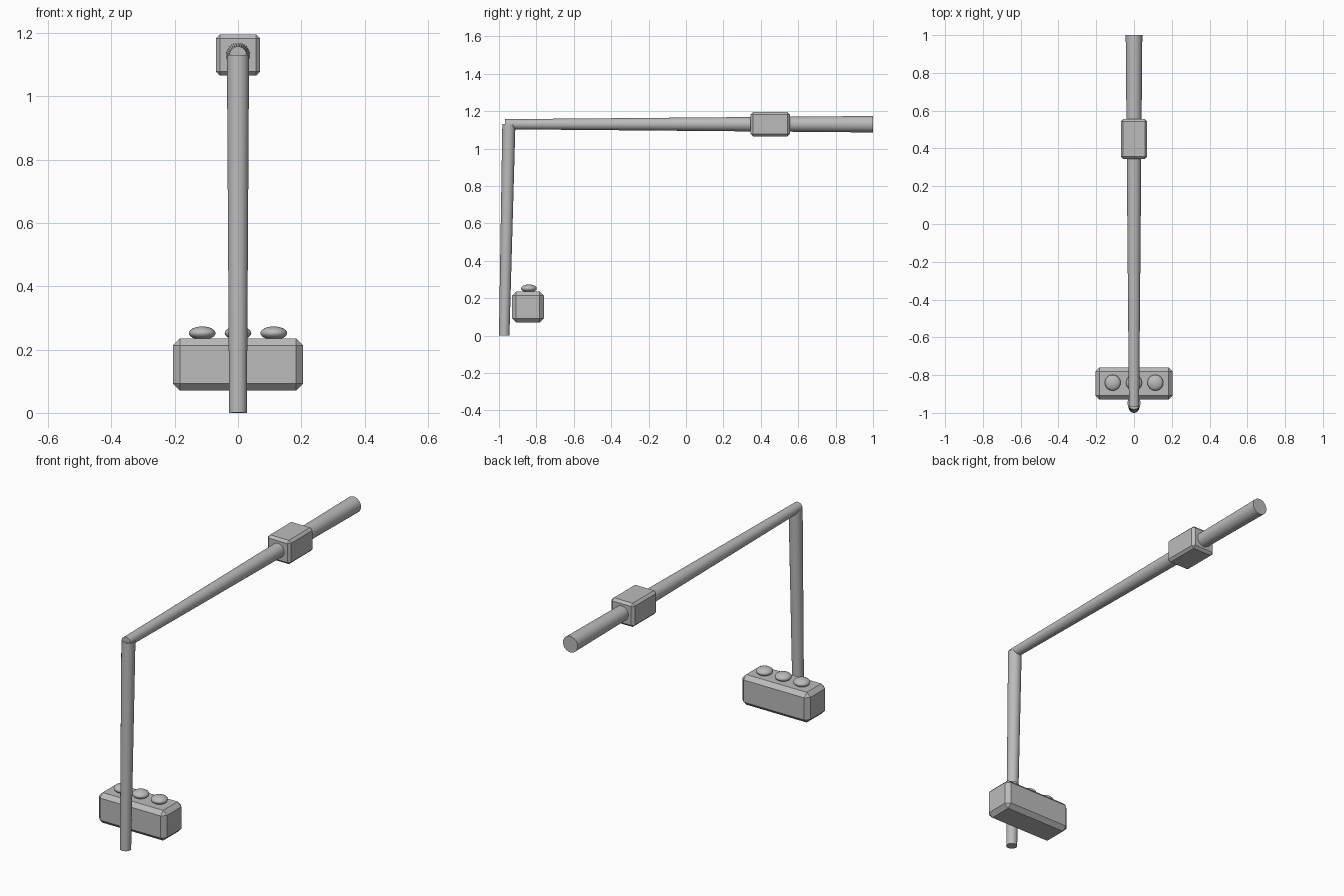
import bpy
import math
from mathutils import Vector

cube = bpy.data.objects.get("Cube")
if cube:
    bpy.data.objects.remove(cube, do_unlink=True)

# Single grey finish
grey = bpy.data.materials.new("plain_grey")
grey.use_nodes = True
colour = (0.5, 0.5, 0.5, 1)
grey.diffuse_color = colour
grey.node_tree.nodes["Principled BSDF"].inputs["Base Color"].default_value = colour


def finish(name, smooth=True):
    obj = bpy.context.object
    obj.name = name
    obj.data.materials.append(grey)
    if smooth:
        bpy.ops.object.shade_smooth_by_angle(angle=math.radians(40))
    return obj


def tapered_pole(name, start, end, r_start, r_end):
    start, end = Vector(start), Vector(end)
    axis = end - start
    bpy.ops.mesh.primitive_cone_add(
        vertices=32, radius1=r_start, radius2=r_end, depth=axis.length,
        location=(start + end) / 2,
        rotation=axis.to_track_quat("Z", "Y").to_euler())
    return finish(name)


def chamfered_box(name, centre, size, chamfer):
    bpy.ops.mesh.primitive_cube_add(size=1, location=centre)
    obj = finish(name, smooth=False)
    obj.scale = size
    bpy.ops.object.transform_apply(location=False, rotation=False, scale=True)
    bevel = obj.modifiers.new("chamfer", "BEVEL")
    bevel.width = chamfer
    bevel.segments = 1
    return obj


# Boom and hanging pole meeting at the corner
tapered_pole("boom", (0, -0.968, 1.13), (0, 1, 1.13), 0.027, 0.044)
tapered_pole("hanging_pole", (0, -0.972, 0), (0, -0.947, 1.13), 0.028, 0.035)

# Block clamped on the boom
chamfered_box("boom_block", (0, 0.45, 1.13), (0.14, 0.21, 0.13), 0.013)

# Control box with three buttons
chamfered_box("control_box", (0, -0.845, 0.153), (0.41, 0.17, 0.165), 0.022)
for side, x in (("right", -0.113), ("middle", 0), ("left", 0.113)):
    bpy.ops.mesh.primitive_uv_sphere_add(
        segments=32, ring_count=16, radius=1, location=(x, -0.84, 0.252))
    bpy.context.object.scale = (0.042, 0.042, 0.021)
    finish(side + "_button")
